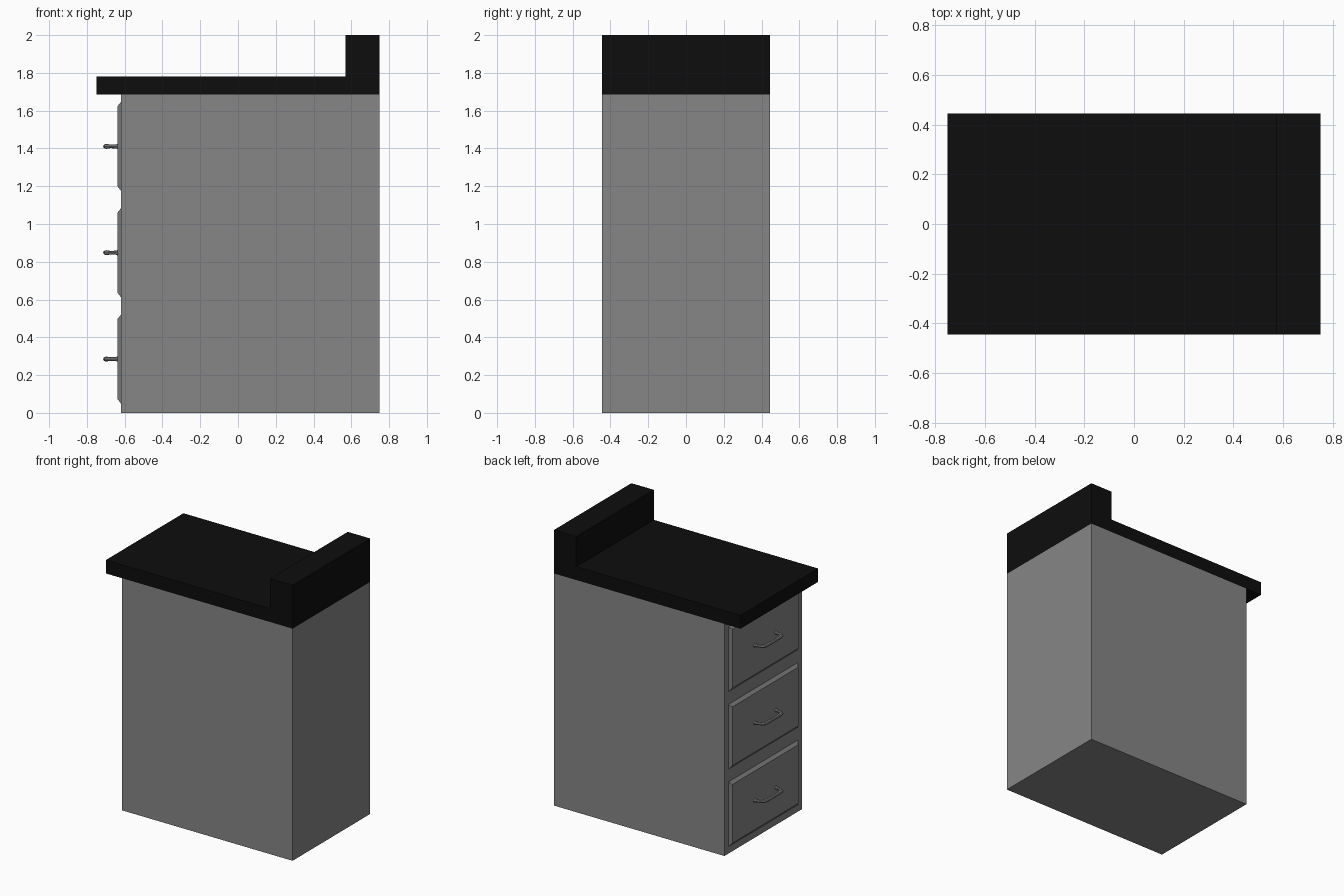
import bpy
import bmesh
from mathutils import Vector

old = bpy.data.objects.get("Cube")
if old:
    bpy.data.objects.remove(old, do_unlink=True)


def make_material(name, value):
    mat = bpy.data.materials.new(name)
    mat.use_nodes = True
    colour = (value, value, value, 1)
    mat.diffuse_color = colour
    mat.node_tree.nodes["Principled BSDF"].inputs["Base Color"].default_value = colour
    return mat


GREY = make_material("cabinet grey", 0.238)
BLACK = make_material("worktop black", 0.004)

HALF_DEPTH = 0.445
FACE_X = -0.62      # cabinet side that carries the drawers
PANEL_X = -0.637    # raised face of each drawer


def add_object(name, bm, mat):
    bmesh.ops.recalc_face_normals(bm, faces=bm.faces)
    mesh = bpy.data.meshes.new(name)
    bm.to_mesh(mesh)
    bm.free()
    mesh.materials.append(mat)
    obj = bpy.data.objects.new(name, mesh)
    bpy.context.collection.objects.link(obj)
    return obj


def extrude_profile(name, points, mat):
    """Extrude an x-z outline across the full width in y."""
    bm = bmesh.new()
    face = bm.faces.new([bm.verts.new((x, -HALF_DEPTH, z)) for x, z in points])
    new = bmesh.ops.extrude_face_region(bm, geom=[face])["geom"]
    verts = [v for v in new if isinstance(v, bmesh.types.BMVert)]
    bmesh.ops.translate(bm, verts=verts, vec=(0, 2 * HALF_DEPTH, 0))
    return add_object(name, bm, mat)


def drawer_front(name, z, half_y=0.4, half_z=0.235, slope=0.022):
    """Raised panel with sloped borders."""
    bm = bmesh.new()
    bmesh.ops.create_cube(bm, size=2)
    for v in bm.verts:
        outer = v.co.x < 0
        inset = slope if outer else 0
        v.co = Vector((PANEL_X if outer else FACE_X,
                       v.co.y * (half_y - inset),
                       z + v.co.z * (half_z - inset)))
    return add_object(name, bm, GREY)


def drawer_handle(name, z):
    """Bowed pull swept along a mirrored path, flared at its feet."""
    half = [(-0.63, 0.122, 1.5), (-0.645, 0.12, 0.9), (-0.675, 0.115, 0.8),
            (-0.697, 0.1, 1.1), (-0.702, 0.065, 1.0)]
    path = half + [(-0.703, 0, 0.9)] + [(x, -y, r) for x, y, r in reversed(half)]
    curve = bpy.data.curves.new(name, "CURVE")
    curve.dimensions = "3D"
    curve.bevel_depth = 0.012
    curve.bevel_resolution = 2
    curve.use_fill_caps = True
    spline = curve.splines.new("POLY")
    spline.points.add(len(path) - 1)
    for point, (x, y, radius) in zip(spline.points, path):
        point.co = (x, y, z, 1)
        point.radius = radius
    curve.materials.append(GREY)
    obj = bpy.data.objects.new(name, curve)
    bpy.context.collection.objects.link(obj)

    # Turn the sweep into a smooth mesh
    bpy.ops.object.select_all(action="DESELECT")
    obj.select_set(True)
    bpy.context.view_layer.objects.active = obj
    bpy.ops.object.convert(target="MESH")
    bpy.ops.object.shade_smooth_by_angle()


# Cabinet body
extrude_profile("cabinet_body",
                [(FACE_X, 0), (0.75, 0), (0.75, 1.685), (FACE_X, 1.685)], GREY)

# Overhanging worktop with its raised back ledge
extrude_profile("worktop",
                [(-0.75, 1.685), (0.75, 1.685), (0.75, 2), (0.57, 2),
                 (0.57, 1.782), (-0.75, 1.782)], BLACK)

# Three drawers with pulls
for i, level in enumerate(("bottom", "middle", "top")):
    z = 0.285 + i * 0.563
    drawer_front(level + "_drawer_front", z)
    drawer_handle(level + "_drawer_handle", z)
